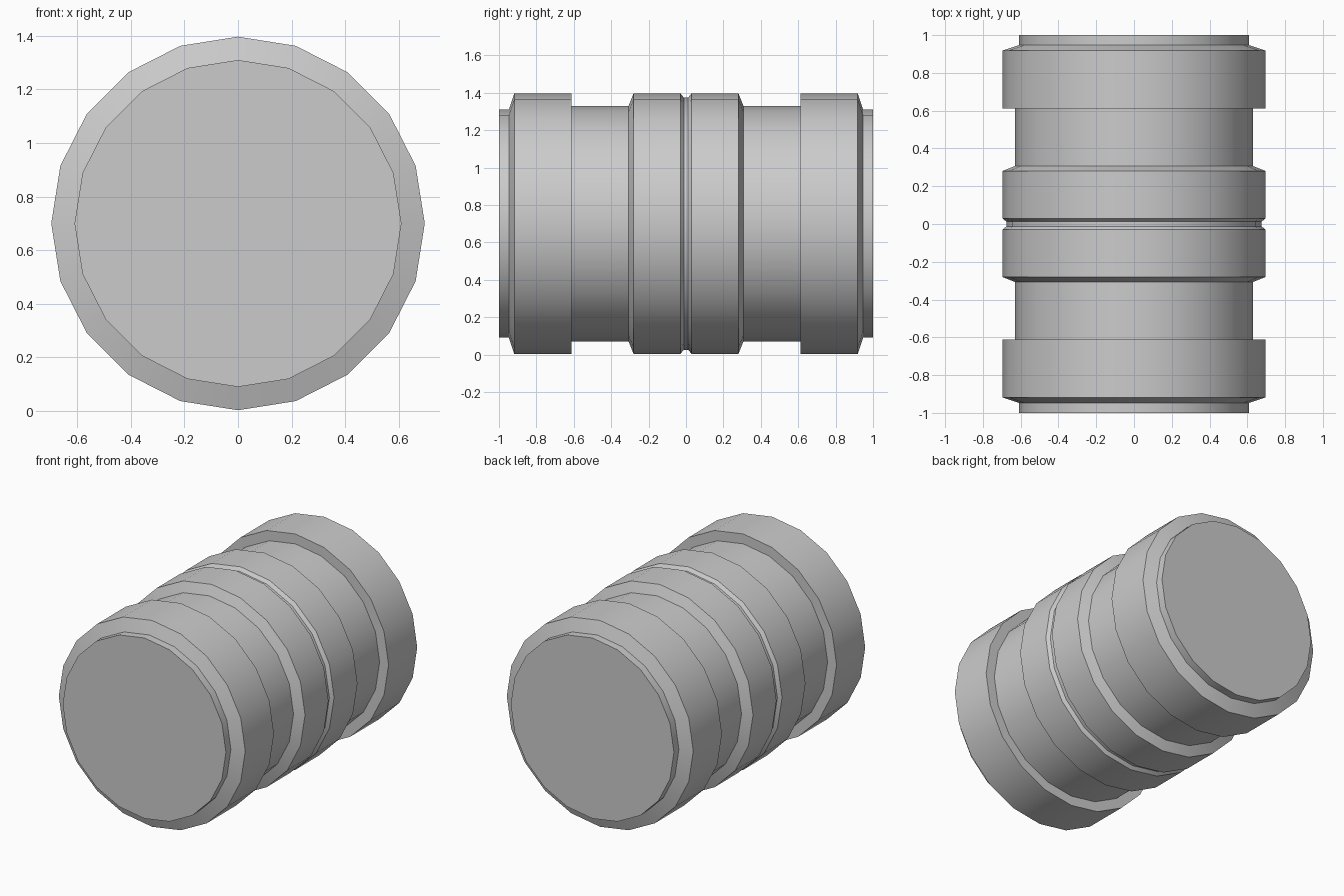
import bpy, bmesh, math

if "Cube" in bpy.data.objects:
    bpy.data.objects.remove(bpy.data.objects["Cube"])

SIDES = 20
CENTRE_Z = 0.70

grey = bpy.data.materials.new("light grey")
grey.use_nodes = True
colour = (0.6, 0.6, 0.6, 1)
grey.diffuse_color = colour
grey.node_tree.nodes["Principled BSDF"].inputs["Base Color"].default_value = colour

# Half profile as (distance along the axis, radius), from the middle groove to the end
half = [(0.012, 0.675), (0.03, 0.697), (0.28, 0.697), (0.307, 0.63),
        (0.612, 0.63), (0.612, 0.697), (0.918, 0.697), (0.947, 0.61), (1.0, 0.61)]
profile = [(-y, r) for y, r in reversed(half)] + half

# Turned barrel: one ring per profile point, bridged and capped
bm = bmesh.new()
rings = []
for y, r in profile:
    angles = [2 * math.pi * i / SIDES for i in range(SIDES)]
    rings.append([bm.verts.new((r * math.sin(a), y, CENTRE_Z + r * math.cos(a)))
                  for a in angles])
for a, b in zip(rings, rings[1:]):
    for i in range(SIDES):
        j = (i + 1) % SIDES
        bm.faces.new((a[i], a[j], b[j], b[i]))
bm.faces.new(rings[0])
bm.faces.new(rings[-1])
bmesh.ops.recalc_face_normals(bm, faces=bm.faces)

mesh = bpy.data.meshes.new("grooved_barrel")
bm.to_mesh(mesh)
bm.free()
mesh.materials.append(grey)
barrel = bpy.data.objects.new("grooved_barrel", mesh)
bpy.context.collection.objects.link(barrel)

# Smooth round the barrel, sharp at steps and chamfers
bpy.ops.object.select_all(action='DESELECT')
barrel.select_set(True)
bpy.context.view_layer.objects.active = barrel
bpy.ops.object.shade_smooth_by_angle(angle=math.radians(30))
